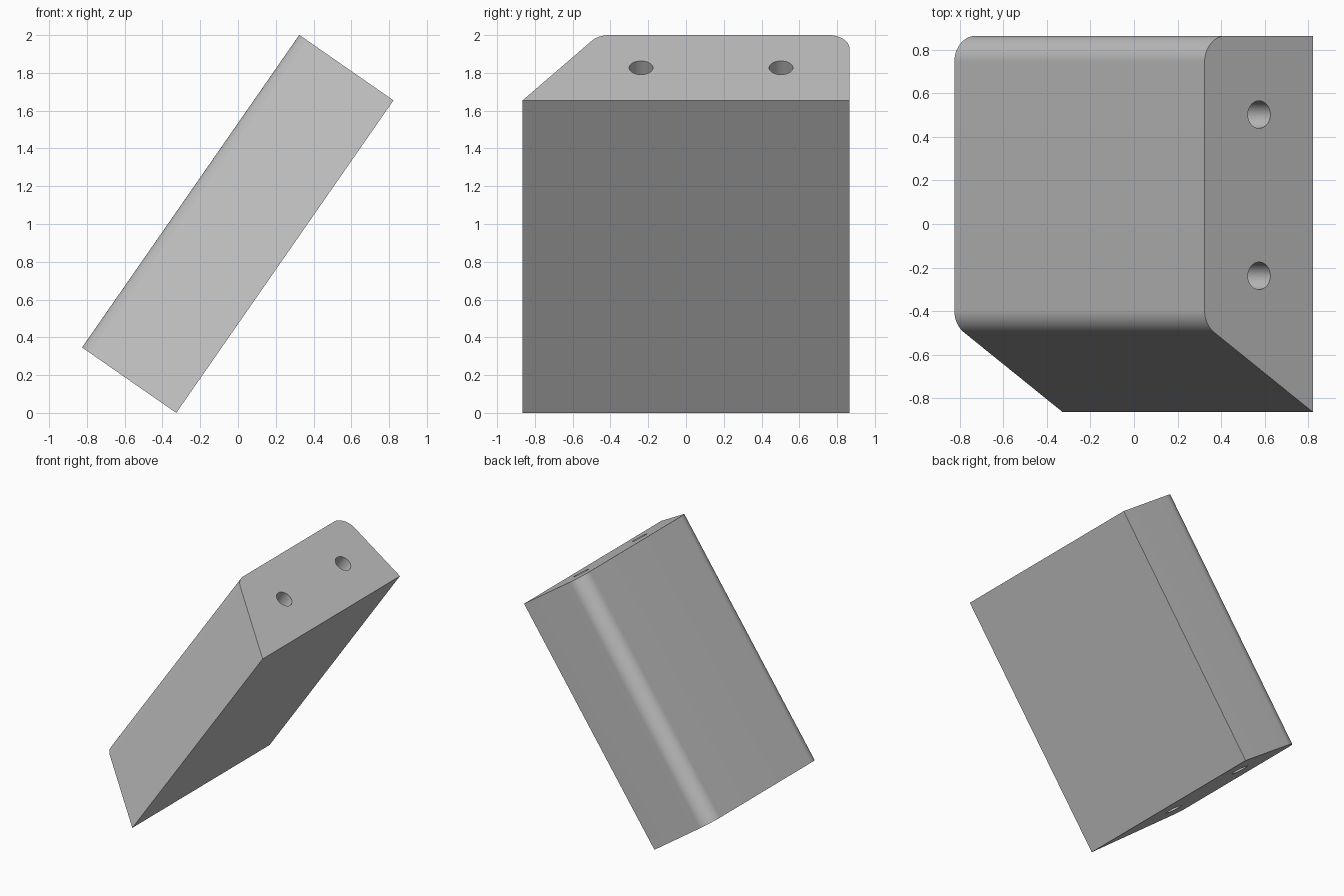
import bpy, bmesh
from math import sin, cos, radians
from mathutils import Matrix, Vector

cube = bpy.data.objects.get("Cube")
if cube:
    bpy.data.objects.remove(cube, do_unlink=True)

LENGTH, HALF_WIDTH, THICK = 2.015, 0.865, 0.607
FILLET, HOLE_R = 0.12, 0.063
TILT = radians(55.2)

# Leaning frame: local x runs along the width, y through the thickness, z up the slope
across = Vector((0, 1, 0))
normal = Vector((-sin(TILT), 0, cos(TILT)))
along = Vector((cos(TILT), 0, sin(TILT)))
frame = Matrix((across, normal, along)).transposed().to_4x4()
frame.translation = (-0.327, 0, 0)

grey = bpy.data.materials.new("light_grey")
grey.use_nodes = True
colour = (0.53, 0.53, 0.53, 1)
grey.diffuse_color = colour
grey.node_tree.nodes["Principled BSDF"].inputs["Base Color"].default_value = colour


def arc(cx, cy, r, start, end, steps):
    angles = [radians(start + (end - start) * i / steps) for i in range(steps + 1)]
    return [(cx + r * cos(a), cy + r * sin(a)) for a in angles]


def prism(name, outline, z0, z1):
    """Extrude an outline along the slope."""
    bm = bmesh.new()
    face = bm.faces.new([bm.verts.new((x, y, z0)) for x, y in outline])
    top = bmesh.ops.extrude_face_region(bm, geom=[face])["geom"]
    verts = [v for v in top if isinstance(v, bmesh.types.BMVert)]
    bmesh.ops.translate(bm, verts=verts, vec=(0, 0, z1 - z0))
    bmesh.ops.recalc_face_normals(bm, faces=bm.faces)
    mesh = bpy.data.meshes.new(name)
    bm.to_mesh(mesh)
    bm.free()
    mesh.materials.append(grey)
    obj = bpy.data.objects.new(name, mesh)
    bpy.context.collection.objects.link(obj)
    obj.matrix_world = frame
    return obj


# Block: flat base, square back, sloping front, two rounded upper edges
outline = [(-HALF_WIDTH, 0), (HALF_WIDTH, 0)]
outline += arc(HALF_WIDTH - FILLET, THICK - FILLET, FILLET, 0, 90, 20)
outline += arc(-0.398, THICK - FILLET, FILLET, 90, 146.4, 14)
block = prism("slanted_block", outline, 0, LENGTH)

# Two round holes running the full length
cutters = []
for i, y in enumerate((-0.238, 0.503)):
    ring = arc(y, 0.302, HOLE_R, 0, 360, 48)[:-1]
    cutter = prism(f"hole_cutter_{i + 1}", ring, -0.1, LENGTH + 0.1)
    cutter.hide_render = True
    cutters.append(cutter)
    mod = block.modifiers.new("hole", "BOOLEAN")
    mod.operation = "DIFFERENCE"
    mod.solver = "EXACT"
    mod.object = cutter

bpy.ops.object.select_all(action="DESELECT")
block.select_set(True)
bpy.context.view_layer.objects.active = block
bpy.context.view_layer.update()
for mod in list(block.modifiers):
    bpy.ops.object.modifier_apply(modifier=mod.name)
for cutter in cutters:
    bpy.data.objects.remove(cutter, do_unlink=True)

bpy.ops.object.shade_smooth_by_angle(angle=radians(30))
